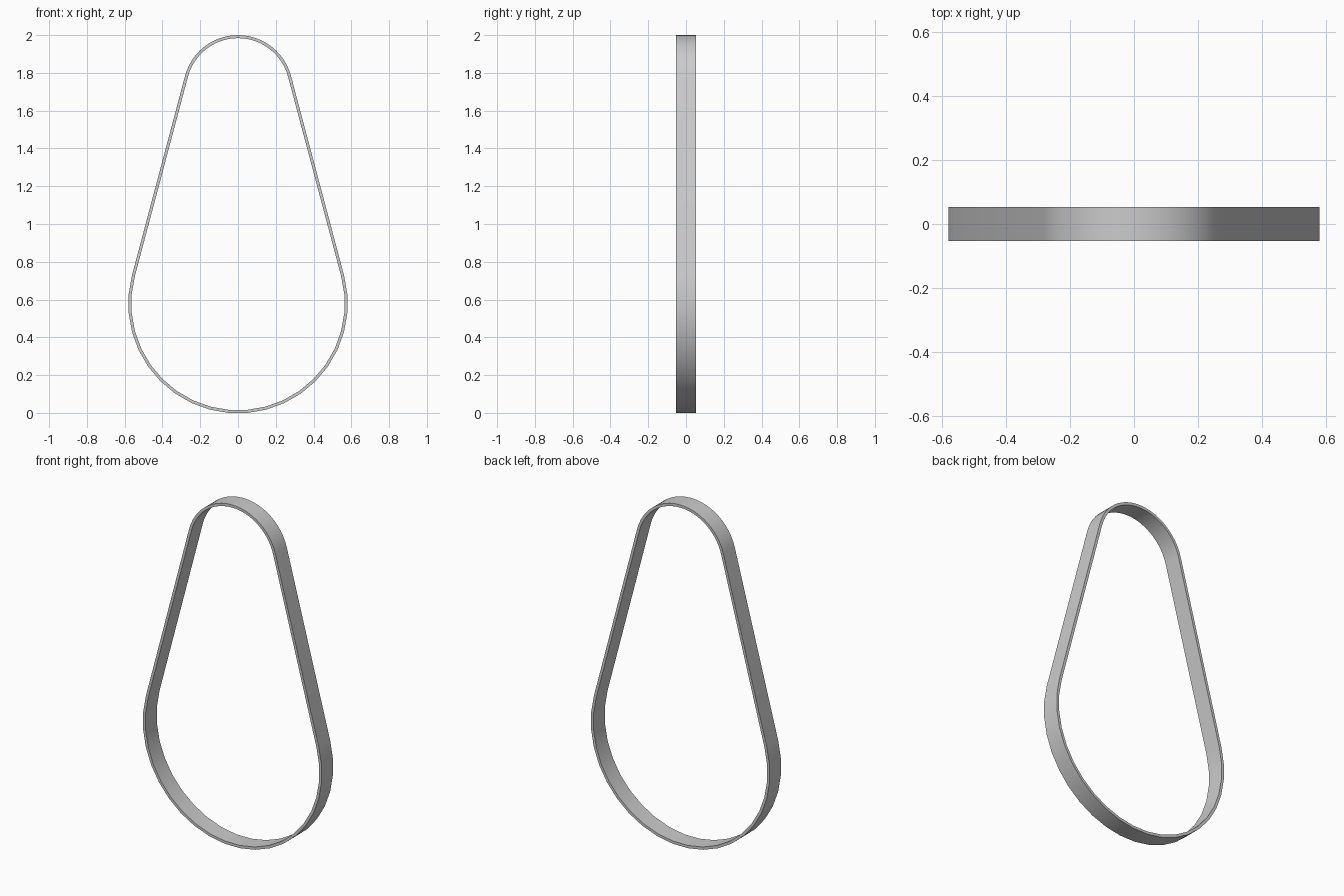
import bpy, bmesh, math

if "Cube" in bpy.data.objects:
    bpy.data.objects.remove(bpy.data.objects["Cube"])

# Belt loop wrapped round a small upper circle and a large lower circle
R_LOW, R_TOP = 0.581, 0.29
Z_TOP = 2.0 - R_TOP
THICK, HALF_W = 0.016, 0.0525
N_LOW, N_TOP = 21, 24
Z_LOW = R_LOW * math.cos(math.radians(5))   # bottom facet rests on z = 0
TILT = math.asin((R_LOW - R_TOP) / (Z_TOP - Z_LOW))


def arc(radius, cz, start, end, n):
    return [(radius * math.cos(start + (end - start) * i / n),
             cz + radius * math.sin(start + (end - start) * i / n))
            for i in range(n + 1)]


def outline(inset):
    top = arc(R_TOP - inset, Z_TOP, TILT, math.pi - TILT, N_TOP)
    low = arc(R_LOW - inset, Z_LOW, math.pi - TILT, 2 * math.pi + TILT, N_LOW)
    return top + low


# Four rails: outer front, outer back, inner back, inner front
bm = bmesh.new()
rails = [[bm.verts.new((x, y, z)) for x, z in outline(inset)]
         for inset, y in ((0, -HALF_W), (0, HALF_W), (THICK, HALF_W), (THICK, -HALF_W))]
count = len(rails[0])
for k in range(4):
    a, b = rails[k], rails[(k + 1) % 4]
    for i in range(count):
        j = (i + 1) % count
        bm.faces.new((a[i], a[j], b[j], b[i]))
bmesh.ops.recalc_face_normals(bm, faces=bm.faces)

mesh = bpy.data.meshes.new("belt")
bm.to_mesh(mesh)
bm.free()
belt = bpy.data.objects.new("belt", mesh)
bpy.context.collection.objects.link(belt)

# Smooth curved bands, sharp rims
bpy.context.view_layer.objects.active = belt
belt.select_set(True)
bpy.ops.object.shade_smooth_by_angle(angle=math.radians(30))
